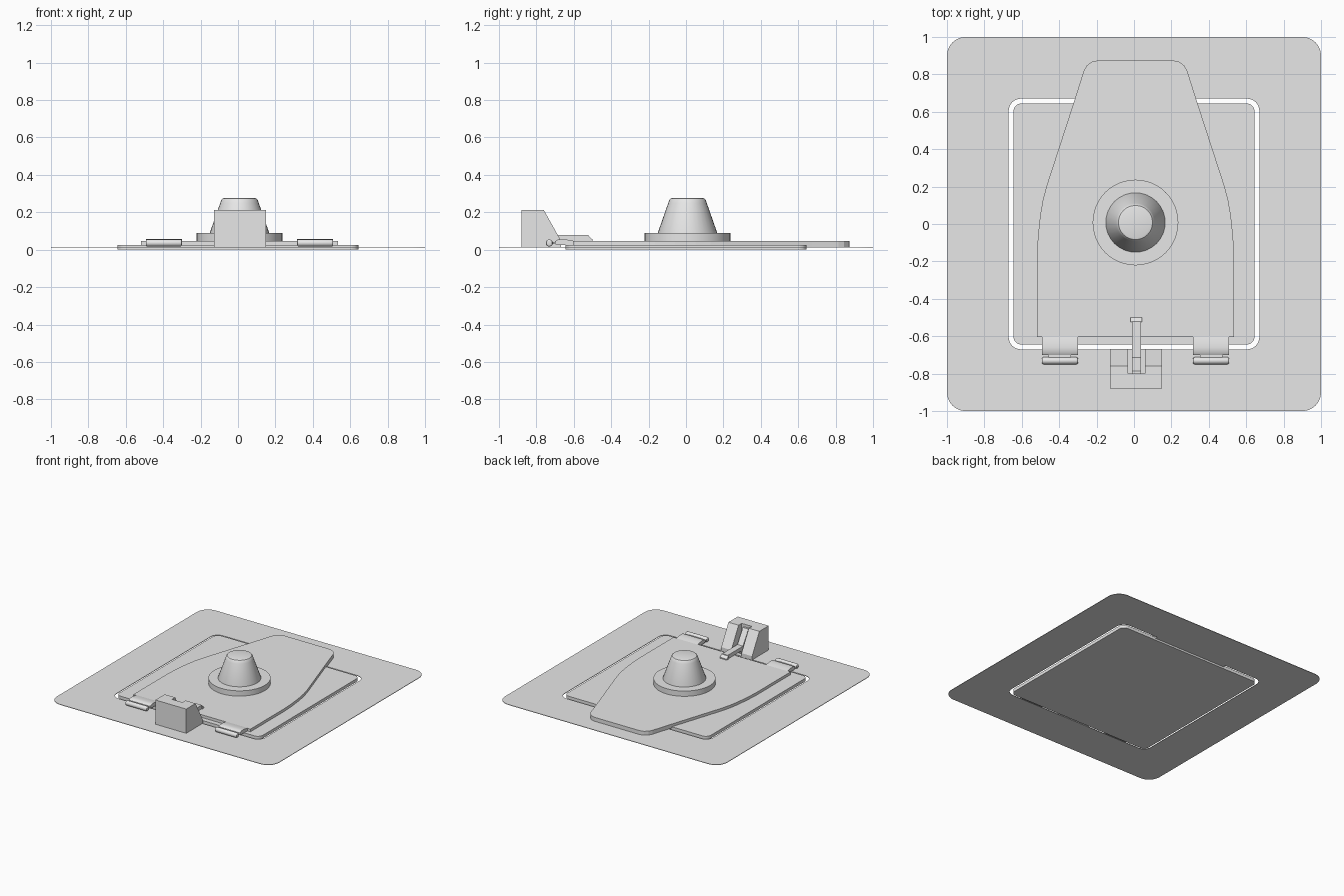
import bpy, bmesh, math
from mathutils import Vector

cube = bpy.data.objects.get("Cube")
if cube:
    bpy.data.objects.remove(cube)

grey = bpy.data.materials.new("light grey")
grey.use_nodes = True
colour = (0.8, 0.8, 0.8, 1)
grey.diffuse_color = colour
grey.node_tree.nodes["Principled BSDF"].inputs["Base Color"].default_value = colour

CX = 0.008  # shared centre line of the mounted parts


def finish(name, bm, smooth=False):
    bmesh.ops.recalc_face_normals(bm, faces=bm.faces)
    mesh = bpy.data.meshes.new(name)
    bm.to_mesh(mesh)
    bm.free()
    mesh.materials.append(grey)
    ob = bpy.data.objects.new(name, mesh)
    bpy.context.collection.objects.link(ob)
    if smooth:
        bpy.ops.object.select_all(action="DESELECT")
        ob.select_set(True)
        bpy.context.view_layer.objects.active = ob
        bpy.ops.object.shade_smooth_by_angle(angle=math.radians(30))
    return ob


def prism(name, points, depth, smooth=False):
    """Extrude a closed outline of 3D points along the depth vector."""
    bm = bmesh.new()
    face = bm.faces.new([bm.verts.new(p) for p in points])
    new = bmesh.ops.extrude_face_region(bm, geom=[face])["geom"]
    bmesh.ops.translate(bm, vec=depth,
                        verts=[g for g in new if isinstance(g, bmesh.types.BMVert)])
    return finish(name, bm, smooth)


def side_prism(name, profile, x0, x1, smooth=False):
    return prism(name, [(x0, y, z) for y, z in profile], (x1 - x0, 0, 0), smooth)


def rounded_square(half, radius, z, steps=8):
    pts = []
    for k, (sx, sy) in enumerate([(1, 1), (-1, 1), (-1, -1), (1, -1)]):
        for i in range(steps + 1):
            a = math.pi / 2 * (k + i / steps)
            pts.append((sx * (half - radius) + radius * math.cos(a),
                        sy * (half - radius) + radius * math.sin(a), z))
    return pts


def lathe(name, profile, segments=32):
    """Revolve (radius, z) points about the centre line."""
    bm = bmesh.new()
    verts = [bm.verts.new((r, 0, z)) for r, z in profile]
    edges = [bm.edges.new(pair) for pair in zip(verts, verts[1:])]
    bmesh.ops.spin(bm, geom=verts + edges, axis=(0, 0, 1), cent=(0, 0, 0),
                   angle=math.tau, steps=segments)
    bmesh.ops.remove_doubles(bm, verts=bm.verts, dist=0.0005)
    ob = finish(name, bm, True)
    ob.location = (CX, CX, 0)
    return ob


# Thin square frame around the opening
bm = bmesh.new()
loops = [[bm.verts.new(p) for p in rounded_square(h, r, z)]
         for h, r, z in [(1, 0.1, 0.015), (0.67, 0.065, 0.015),
                         (0.67, 0.065, 0.011), (1, 0.1, 0.011)]]
for a, b in zip(loops, loops[1:] + loops[:1]):
    for i in range(len(a)):
        j = (i + 1) % len(a)
        bm.faces.new((a[i], a[j], b[j], b[i]))
finish("base_frame", bm)

# Panel set in the opening
prism("inner_panel", rounded_square(0.645, 0.045, 0), (0, 0, 0.025))

# Tapered cover plate, mirrored from one half outline
half = [(0.527, -0.605), (0.527, -0.165), (0.521, -0.06), (0.509, 0.05),
        (0.495, 0.13), (0.475, 0.205), (0.322, 0.675), (0.278, 0.815),
        (0.262, 0.845), (0.235, 0.867), (0.2, 0.875)]
outline = half + [(-x, y) for x, y in reversed(half)]
prism("cover_plate", [(CX + x, y, 0.015) for x, y in outline], (0, 0, 0.032))

# Round collar and tapered knob
lathe("knob_collar", [(0, 0.04), (0.229, 0.04), (0.229, 0.09), (0, 0.09)], 48)
lathe("knob", [(0, 0.08), (0.159, 0.08), (0.159, 0.09), (0.103, 0.25),
               (0.098, 0.265), (0.091, 0.274), (0.08, 0.277), (0, 0.277)])

# Latch block with a slot cut in its rear
block = side_prism("latch_block", [(-0.88, 0.013), (-0.88, 0.212), (-0.76, 0.212),
                                   (-0.667, 0.045), (-0.667, 0.013)], -0.128, 0.15)
cutter = side_prism("slot_cutter", [(-0.8, 0.02), (-0.8, 0.3), (-0.6, 0.3), (-0.6, 0.02)],
                    -0.033, 0.059)
cutter.hide_render = True
cutter.hide_set(True)
cut = block.modifiers.new("slot", "BOOLEAN")
cut.object = cutter
cut.solver = "EXACT"

# Latch tongue reaching out of the slot, with a wider tip
side_prism("latch_tongue", [(-0.805, 0.02), (-0.805, 0.19), (-0.785, 0.19), (-0.715, 0.078),
                            (-0.52, 0.078), (-0.52, 0.047), (-0.69, 0.047), (-0.7, 0.02)],
           -0.012, 0.038)
side_prism("latch_tip", [(-0.525, 0.045), (-0.525, 0.078), (-0.5, 0.055), (-0.5, 0.045)],
           -0.018, 0.044)

# Hinge leaves, necks and rolled pins
for side, label in [(1, "left"), (-1, "right")]:
    x = CX + side * 0.404
    side_prism(label + "_hinge_leaf",
               [(-0.7, 0.03), (-0.7, 0.045), (-0.685, 0.054), (-0.66, 0.056),
                (-0.63, 0.053), (-0.6, 0.047), (-0.6, 0.025), (-0.69, 0.025)],
               x - 0.096, x + 0.096, True)
    side_prism(label + "_hinge_neck",
               [(-0.725, 0.03), (-0.725, 0.042), (-0.695, 0.042), (-0.695, 0.03)],
               x - 0.06, x + 0.06)
    bm = bmesh.new()
    bmesh.ops.create_cone(bm, cap_ends=True, segments=20, radius1=0.019,
                          radius2=0.019, depth=0.192)
    rims = [e for e in bm.edges if abs(e.verts[0].co.z - e.verts[1].co.z) < 0.01]
    bmesh.ops.bevel(bm, geom=rims, offset=0.008, segments=3, affect="EDGES", profile=0.5)
    pin = finish(label + "_hinge_pin", bm, True)
    pin.rotation_euler = (0, math.pi / 2, 0)
    pin.location = Vector((x, -0.731, 0.036))
